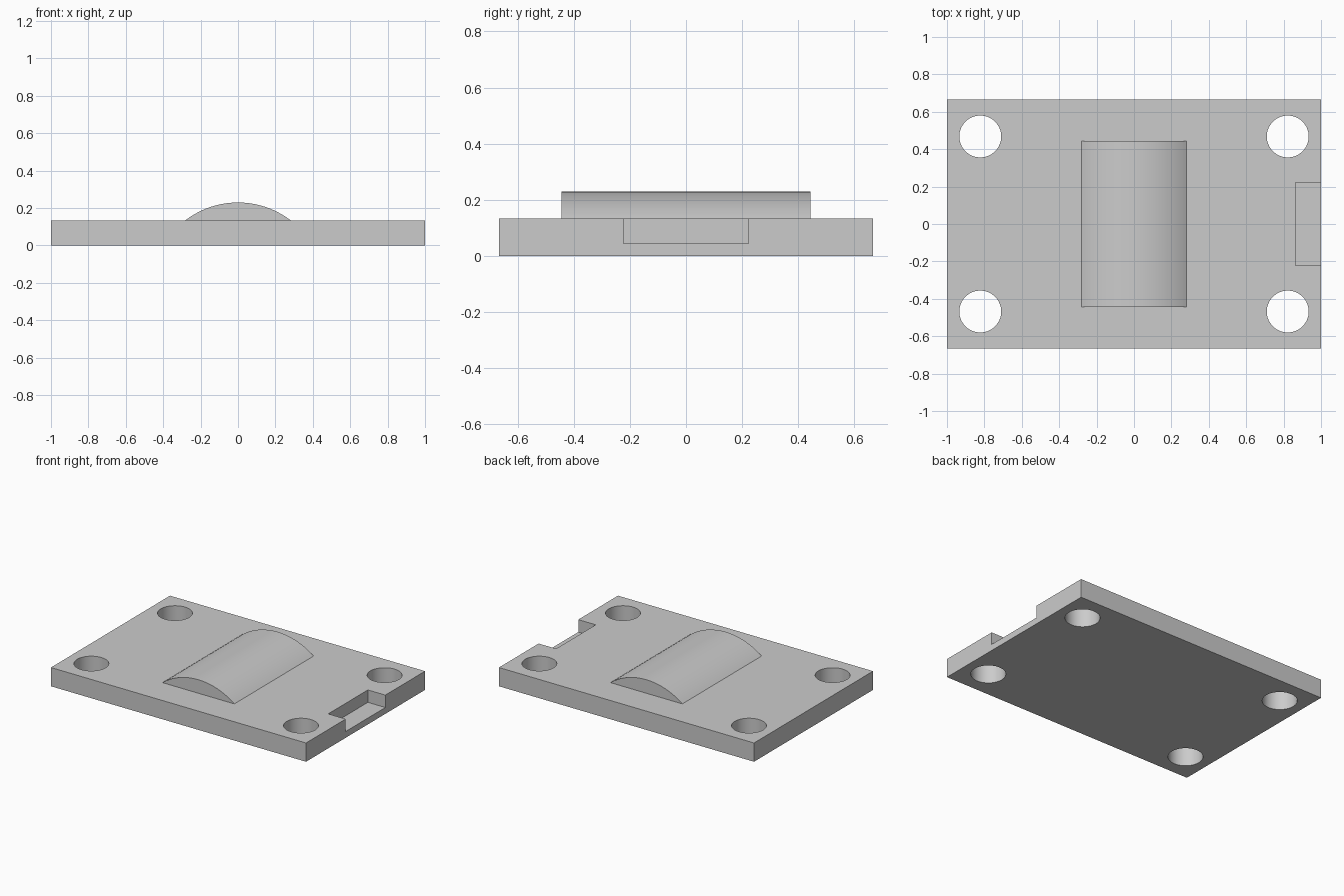
import bpy
import bmesh
import math

default = bpy.data.objects.get("Cube")
if default:
    bpy.data.objects.remove(default, do_unlink=True)

LENGTH, WIDTH, THICK = 2.0, 1.333, 0.133

grey = bpy.data.materials.new("light_grey")
grey.use_nodes = True
grey.diffuse_color = (0.6, 0.6, 0.6, 1)
grey.node_tree.nodes["Principled BSDF"].inputs["Base Color"].default_value = (0.6, 0.6, 0.6, 1)


def box(name, lo, hi):
    bpy.ops.mesh.primitive_cube_add(size=1, location=[(a + b) / 2 for a, b in zip(lo, hi)])
    ob = bpy.context.object
    ob.name = name
    ob.scale = [b - a for a, b in zip(lo, hi)]
    bpy.ops.object.transform_apply(location=True, rotation=False, scale=True)
    return ob


def cut(target, cutter):
    """Subtract the cutter from the target, then discard it."""
    cutter.hide_render = True
    mod = target.modifiers.new("cut", 'BOOLEAN')
    mod.operation = 'DIFFERENCE'
    mod.solver = 'EXACT'
    mod.object = cutter
    bpy.context.view_layer.objects.active = target
    bpy.ops.object.modifier_apply(modifier=mod.name)
    bpy.data.objects.remove(cutter, do_unlink=True)


def finish(ob):
    ob.data.materials.clear()
    ob.data.materials.append(grey)
    bpy.ops.object.select_all(action='DESELECT')
    ob.select_set(True)
    bpy.context.view_layer.objects.active = ob
    bpy.ops.object.shade_smooth_by_angle(angle=math.radians(30))


# Base plate with four corner holes
plate = box("base_plate", (-LENGTH / 2, -WIDTH / 2, 0), (LENGTH / 2, WIDTH / 2, THICK))
for sx in (-1, 1):
    for sy in (-1, 1):
        bpy.ops.mesh.primitive_cylinder_add(vertices=64, radius=0.112, depth=1,
                                            location=(sx * 0.822, sy * 0.468, 0))
        cut(plate, bpy.context.object)

# Shallow notch in the left edge
cut(plate, box("notch_cutter", (0.863, -0.222, 0.045), (1.2, 0.222, 0.4)))
finish(plate)

# Arched ridge: a circular segment extruded along y
half, rise, reach, steps = 0.282, 0.096, 0.444, 40
radius = (half ** 2 + rise ** 2) / (2 * rise)
sweep = math.asin(half / radius)
bm = bmesh.new()
profile = []
for i in range(steps + 1):
    a = sweep * (2 * i / steps - 1)
    z = THICK + rise - radius + radius * math.cos(a)
    profile.append(bm.verts.new((radius * math.sin(a), -reach, z)))
face = bm.faces.new(profile)
grown = bmesh.ops.extrude_face_region(bm, geom=[face], use_keep_orig=True)
moved = [g for g in grown["geom"] if isinstance(g, bmesh.types.BMVert)]
bmesh.ops.translate(bm, verts=moved, vec=(0, 2 * reach, 0))
bmesh.ops.recalc_face_normals(bm, faces=bm.faces)
mesh = bpy.data.meshes.new("arched_ridge")
bm.to_mesh(mesh)
bm.free()
ridge = bpy.data.objects.new("arched_ridge", mesh)
bpy.context.collection.objects.link(ridge)
finish(ridge)
